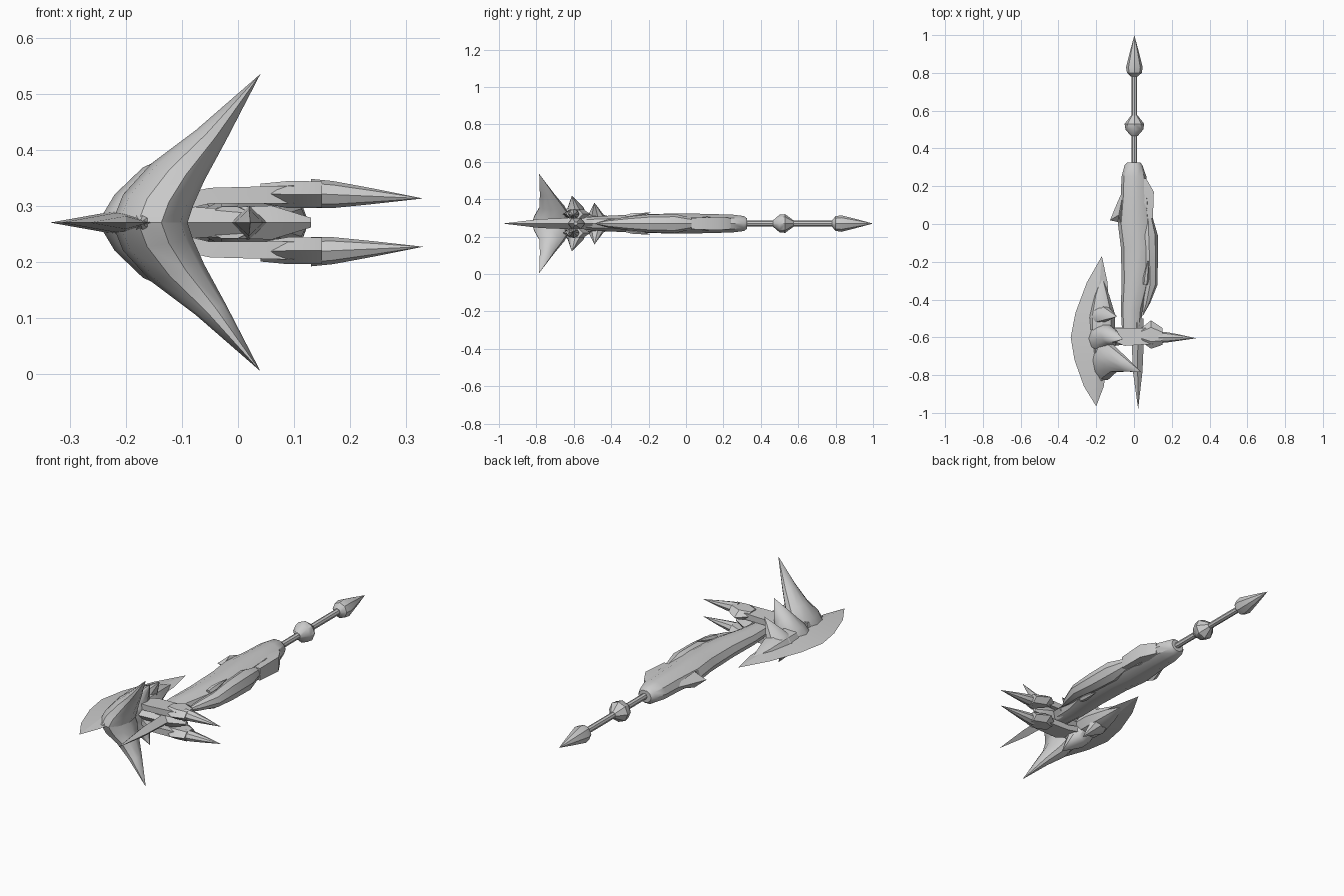
import bpy, bmesh, math
from mathutils import Vector

ZC = 0.27  # height of the mirror plane
X, Y, Z = Vector((1, 0, 0)), Vector((0, 1, 0)), Vector((0, 0, 1))
metal = bpy.data.materials.new("grey metal")
metal.diffuse_color = (0.6, 0.6, 0.6, 1)


def finish(name, bm, angle=35):
    bmesh.ops.remove_doubles(bm, verts=bm.verts, dist=0.0004)
    bmesh.ops.recalc_face_normals(bm, faces=bm.faces)
    me = bpy.data.meshes.new(name)
    bm.to_mesh(me)
    bm.free()
    ob = bpy.data.objects.new(name, me)
    bpy.context.collection.objects.link(ob)
    ob.location.z = ZC
    me.materials.append(metal)
    bpy.ops.object.select_all(action='DESELECT')
    ob.select_set(True)
    bpy.context.view_layer.objects.active = ob
    bpy.ops.object.shade_smooth_by_angle(angle=math.radians(angle))
    return ob


def loft(name, rings, axis, n=8, turn=0.0, mirror=False, angle=35):
    """Skin elliptical rings, each (edge point, opposite edge point, half width along axis)."""
    bm = bmesh.new()
    for s in ((1, -1) if mirror else (1,)):
        loops = []
        for a, b, w in rings:
            a, b = Vector(a), Vector(b)
            c, u, v = (a + b) / 2, (b - a) / 2, axis * w
            ps = []
            for i in range(n):
                t = math.tau * (i + turn) / n
                k = 1 / math.cos(math.pi / n) if turn else 1
                p = c + (u * math.cos(t) + v * math.sin(t)) * k
                ps.append(bm.verts.new((p.x, p.y, p.z * s)))
            loops.append(ps)
        for p, q in zip(loops, loops[1:]):
            for i in range(n):
                bm.faces.new((p[i], p[(i + 1) % n], q[(i + 1) % n], q[i]))
        for end in (loops[0], loops[-1]):
            if (end[0].co - end[n // 2].co).length > 0.001:
                bm.faces.new(end)
    return finish(name, bm, angle)


def along_y(name, rows, **kw):
    """Rows are (y, left x, right x, half height)."""
    return loft(name, [((l, y, 0), (r, y, 0), h) for y, l, r, h in rows], Z, **kw)


def spike(name, base, tip, radius, mirror=False, n=6):
    base, tip = Vector(base), Vector(tip)
    d = (tip - base).normalized()
    u = d.cross(Z if abs(d.z) < 0.8 else X).normalized()
    v = d.cross(u)
    rings = []
    for t, k in ((0, 0.8), (0.25, 1), (0.65, 0.55), (1, 0)):
        c = base.lerp(tip, t)
        rings.append((c - u * radius * k, c + u * radius * k, radius * k))
    return loft(name, rings, v, n=n, mirror=mirror)


def fin(name, outline, thick, mirror_z=0.0):
    """Flat sharp-edged plate: outline in x, y with a raised centre."""
    bm = bmesh.new()
    m = sum((Vector(p) for p in outline), Vector((0, 0))) / len(outline)
    vs = [bm.verts.new((p[0], p[1], 0)) for p in outline]
    for s in (1, -1):
        c = bm.verts.new((m.x, m.y, s * thick))
        for i, v in enumerate(vs):
            bm.faces.new((v, vs[(i + 1) % len(vs)], c))
    return finish(name, bm, 20)


# rear shaft, knob and pointed pommel
along_y("shaft", [(0.28, -0.013, 0.017, 0.015), (0.84, -0.013, 0.017, 0.015)])
along_y("knob", [(0.465, -0.015, 0.019, 0.017), (0.5, -0.045, 0.049, 0.047),
                 (0.53, -0.05, 0.054, 0.05), (0.575, -0.015, 0.019, 0.017)])
along_y("pommel", [(0.78, -0.015, 0.019, 0.017), (0.80, -0.037, 0.041, 0.039),
                   (0.83, -0.042, 0.046, 0.044), (0.91, -0.022, 0.026, 0.024), (1.0, 0.002, 0.002, 0)])

# grip body
along_y("body", [(0.325, -0.035, 0.035, 0.03), (0.31, -0.05, 0.045, 0.042), (0.25, -0.066, 0.066, 0.05),
                 (0.15, -0.07, 0.075, 0.053), (0.0, -0.085, 0.09, 0.057), (-0.12, -0.07, 0.10, 0.055),
                 (-0.3, -0.065, 0.085, 0.05), (-0.45, -0.07, 0.045, 0.042), (-0.62, -0.06, 0.03, 0.03)], n=10)
fin("left_fin", [(-0.05, 0.2), (-0.09, 0.11), (-0.127, 0.02), (-0.085, 0.01), (-0.05, -0.1)], 0.04)

# layered plates on the right of the body
along_y("side_plate", [(0.03, 0.05, 0.1, 0.03), (-0.06, 0.03, 0.126, 0.052), (-0.2, 0.04, 0.126, 0.048),
                       (-0.32, 0.045, 0.125, 0.035), (-0.42, 0.045, 0.085, 0.02), (-0.49, 0.045, 0.045, 0)])
along_y("upper_plate", [(0.24, 0.03, 0.065, 0.03), (0.17, 0.03, 0.105, 0.035), (0.03, 0.03, 0.1, 0.03)], n=4, turn=0.5)
spike("plate_barb", (0.06, -0.32, 0.035), (0.075, -0.19, 0.058), 0.016, True)
spike("rear_barb", (0.06, 0.08, 0.02), (0.06, 0.21, 0.025), 0.018, True)

# front thrusting spike
along_y("front_spike", [(-0.5, -0.02, 0.05, 0.03), (-0.62, -0.012, 0.052, 0.03),
                        (-0.78, -0.006, 0.045, 0.024), (-0.98, 0.022, 0.022, 0)], n=4)

# crescent blade with a ridge set back from the cutting edge
outer = [(-0.17, -0.17), (-0.25, -0.31), (-0.31, -0.47), (-0.335, -0.6), (-0.315, -0.72), (-0.265, -0.86), (-0.2, -0.965)]
inner = [(-0.17, -0.17), (-0.14, -0.32), (-0.13, -0.47), (-0.13, -0.6), (-0.14, -0.72), (-0.16, -0.85), (-0.2, -0.965)]
bm = bmesh.new()
for s in (1, -1):
    rows = []
    for (a, y), (b, _) in zip(outer, inner):
        ridge = a + (b - a) * 0.62
        rows.append([bm.verts.new((px, y, pz)) for px, pz in
                     ((a, 0), (ridge, s * 0.11 * (b - a)), (b, 0))])
    for p, q in zip(rows, rows[1:]):
        for i in (0, 1):
            bm.faces.new((p[i], p[i + 1], q[i + 1], q[i]))
finish("blade", bm, 20)

# horned head: large horns, then overlapping smaller pairs behind
loft("great_horns", [((-0.225, -0.725, 0), (-0.09, -0.725, 0), 0.105),
                     ((-0.205, -0.715, 0.05), (-0.08, -0.72, 0.03), 0.098),
                     ((-0.155, -0.71, 0.105), (-0.06, -0.725, 0.075), 0.068),
                     ((-0.075, -0.74, 0.165), (-0.022, -0.745, 0.145), 0.04),
                     ((0.04, -0.785, 0.265), (0.04, -0.785, 0.265), 0)], Y, n=10, mirror=True)
loft("middle_horns", [((-0.25, -0.61, 0), (-0.09, -0.61, 0), 0.08),
                      ((-0.22, -0.6, 0.05), (-0.085, -0.6, 0.03), 0.072),
                      ((-0.17, -0.59, 0.098), (-0.085, -0.59, 0.06), 0.045),
                      ((-0.06, -0.61, 0.15), (-0.06, -0.61, 0.15), 0)], Y, n=10, mirror=True)
loft("small_horns", [((-0.245, -0.5, 0), (-0.11, -0.47, 0), 0.06),
                     ((-0.215, -0.49, 0.05), (-0.12, -0.47, 0.03), 0.045),
                     ((-0.09, -0.49, 0.112), (-0.09, -0.49, 0.112), 0)], Y, mirror=True)
along_y("rear_cone", [(-0.56, -0.24, -0.1, 0.055), (-0.48, -0.24, -0.1, 0.055),
                      (-0.38, -0.215, -0.13, 0.032), (-0.27, -0.17, -0.17, 0)])
along_y("front_cone", [(-0.66, -0.22, -0.12, 0.06), (-0.77, -0.205, -0.11, 0.045),
                       (-0.84, -0.175, -0.175, 0)])

# neck joining the head to the body
loft("neck", [((-0.2, -0.65, 0), (-0.2, -0.54, 0), 0.04), ((-0.05, -0.64, 0), (-0.05, -0.55, 0), 0.03),
              ((0.06, -0.63, 0), (0.06, -0.54, 0), 0.035), ((0.13, -0.6, 0), (0.13, -0.58, 0), 0.01)], Z, n=6)


# paired prongs: bar, clamp block and spike
def along_x(name, rows, **kw):
    """Rows are (x, near y, far y, z centre, half height)."""
    return loft(name, [((x, a, z), (x, b, z), h) for x, a, b, z, h in rows], Z, mirror=True, **kw)


along_x("prong_bars", [(-0.13, -0.61, -0.55, 0.03, 0.015), (-0.05, -0.645, -0.55, 0.048, 0.014),
                       (0.1, -0.635, -0.55, 0.05, 0.016)], n=4, turn=0.5)
along_x("prong_blocks", [(0.04, -0.625, -0.55, 0.052, 0.02), (0.09, -0.66, -0.51, 0.05, 0.028),
                         (0.15, -0.64, -0.55, 0.05, 0.027)], n=6)
along_x("prong_spikes", [(0.13, -0.63, -0.57, 0.052, 0.026), (0.17, -0.628, -0.572, 0.05, 0.024),
                         (0.24, -0.618, -0.585, 0.047, 0.014), (0.33, -0.605, -0.605, 0.043, 0)])
